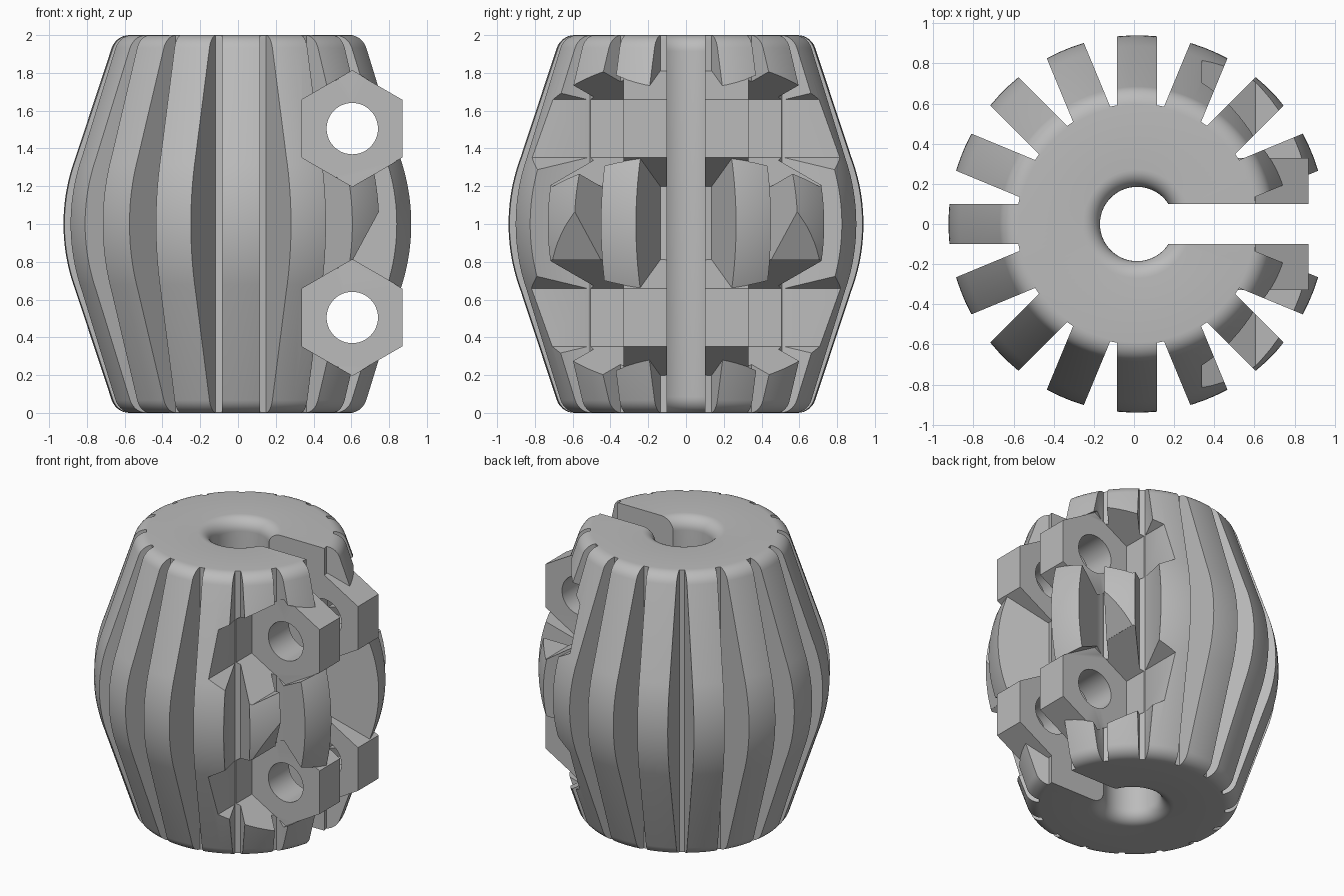
import bpy, bmesh, math
from mathutils import Matrix, Vector

cube = bpy.data.objects.get("Cube")
if cube:
    bpy.data.objects.remove(cube, do_unlink=True)

AXIS = 0.0155          # x of the barrel axis
RIBS, RIB_HALF, CORE = 16, 0.1, 0.6
BOLT_X, BOLT_Z = 0.605, (0.505, 1.505)
HEX_R, BOSS_END = 0.306, 0.33

grey = bpy.data.materials.new("mid_grey")
grey.use_nodes = True
COLOUR = (0.5, 0.5, 0.5, 1)
grey.diffuse_color = COLOUR
grey.node_tree.nodes["Principled BSDF"].inputs["Base Color"].default_value = COLOUR


def to_object(name, bm):
    bmesh.ops.recalc_face_normals(bm, faces=bm.faces)
    mesh = bpy.data.meshes.new(name)
    bm.to_mesh(mesh)
    bm.free()
    mesh.materials.append(grey)
    obj = bpy.data.objects.new(name, mesh)
    bpy.context.collection.objects.link(obj)
    return obj


def prism(name, points, offset):
    """Closed prism from a 3D outline pushed along an offset."""
    bm = bmesh.new()
    face = bm.faces.new([bm.verts.new(p) for p in points])
    new = bmesh.ops.extrude_face_region(bm, geom=[face], use_keep_orig=True)["geom"]
    bmesh.ops.translate(bm, vec=offset, verts=[v for v in new if isinstance(v, bmesh.types.BMVert)])
    return to_object(name, bm)


def polygon_y(name, x, z, radius, sides, y0, y1):
    """Regular prism along y with a corner pointing up."""
    ring = [(x + radius * math.sin(math.tau * i / sides), y0,
             z + radius * math.cos(math.tau * i / sides)) for i in range(sides)]
    return prism(name, ring, (0, y1 - y0, 0))


def combine(tool, operation):
    mod = body.modifiers.new(tool.name, 'BOOLEAN')
    mod.operation, mod.object, mod.solver = operation, tool, 'EXACT'
    bpy.context.view_layer.objects.active = body
    bpy.ops.object.modifier_apply(modifier=mod.name)
    bpy.data.objects.remove(tool, do_unlink=True)


def arc(cx, cz, r, a0, a1, steps):
    return [(cx + r * math.cos(math.radians(a0 + (a1 - a0) * i / steps)),
             cz + r * math.sin(math.radians(a0 + (a1 - a0) * i / steps))) for i in range(steps + 1)]


# Barrel: upper half profile from bore to belly, mirrored, then turned
half = [(0.185, 1.0)] + arc(0.27, 1.915, 0.085, 180, 90, 8)
half += arc(0.59, 1.9, 0.1, 90, 19, 7)
half += arc(-0.07, 1.0, 1.01, 20.5, 0, 10)
profile = half + [(r, 2 - z) for r, z in half[-2:0:-1]]
bm = bmesh.new()
SEG = 96
rings = []
for s in range(SEG):
    a = math.tau * (s + 0.5) / SEG
    rings.append([bm.verts.new((AXIS + r * math.cos(a), r * math.sin(a), z)) for r, z in profile])
for s in range(SEG):
    a, b = rings[s], rings[(s + 1) % SEG]
    for i in range(len(profile)):
        j = (i + 1) % len(profile)
        bm.faces.new((a[i], b[i], b[j], a[j]))
body = to_object("ribbed_clamp_body", bm)

# Parallel-sided ribs around a core
inner = math.sqrt(CORE ** 2 - RIB_HALF ** 2)
star = []
for i in range(RIBS):
    turn = Matrix.Rotation(math.tau * i / RIBS, 3, 'Z')
    for r, t in ((inner, -1), (1.2, -1), (1.2, 1), (inner, 1)):
        star.append(turn @ Vector((r, t * RIB_HALF, -0.1)) + Vector((AXIS, 0, 0)))
combine(prism("rib_star", star, (0, 0, 2.2)), 'INTERSECT')

# Hexagonal bolt bosses, with clear pockets outside them
for z in BOLT_Z:
    combine(polygon_y("boss", BOLT_X, z, HEX_R, 6, -0.4, 0.4), 'UNION')
for side in (-1, 1):
    for z in BOLT_Z:
        combine(polygon_y("pocket", BOLT_X, z, HEX_R + 0.001, 6, side * BOSS_END, side * 1.2), 'DIFFERENCE')
    # Slanted relief above the lower pocket
    wedge = [(BOLT_X, side * 0.4535, 0.805), (0.8, side * 0.4535, 1.165), (0.8, side * 0.4535, 0.6)]
    combine(prism("relief", wedge, (0, side * 0.7, 0)), 'DIFFERENCE')

# Clamp slot and bolt holes
slot = [(AXIS, -0.1, -0.1), (1.2, -0.1, -0.1), (1.2, 0.1, -0.1), (AXIS, 0.1, -0.1)]
combine(prism("slot", slot, (0, 0, 2.2)), 'DIFFERENCE')
for z in BOLT_Z:
    combine(polygon_y("bolt_hole", BOLT_X, z, 0.136, 48, -1.2, 1.2), 'DIFFERENCE')

for o in bpy.context.selected_objects:
    o.select_set(False)
body.select_set(True)
bpy.context.view_layer.objects.active = body
bpy.ops.object.shade_smooth_by_angle(angle=math.radians(25))
